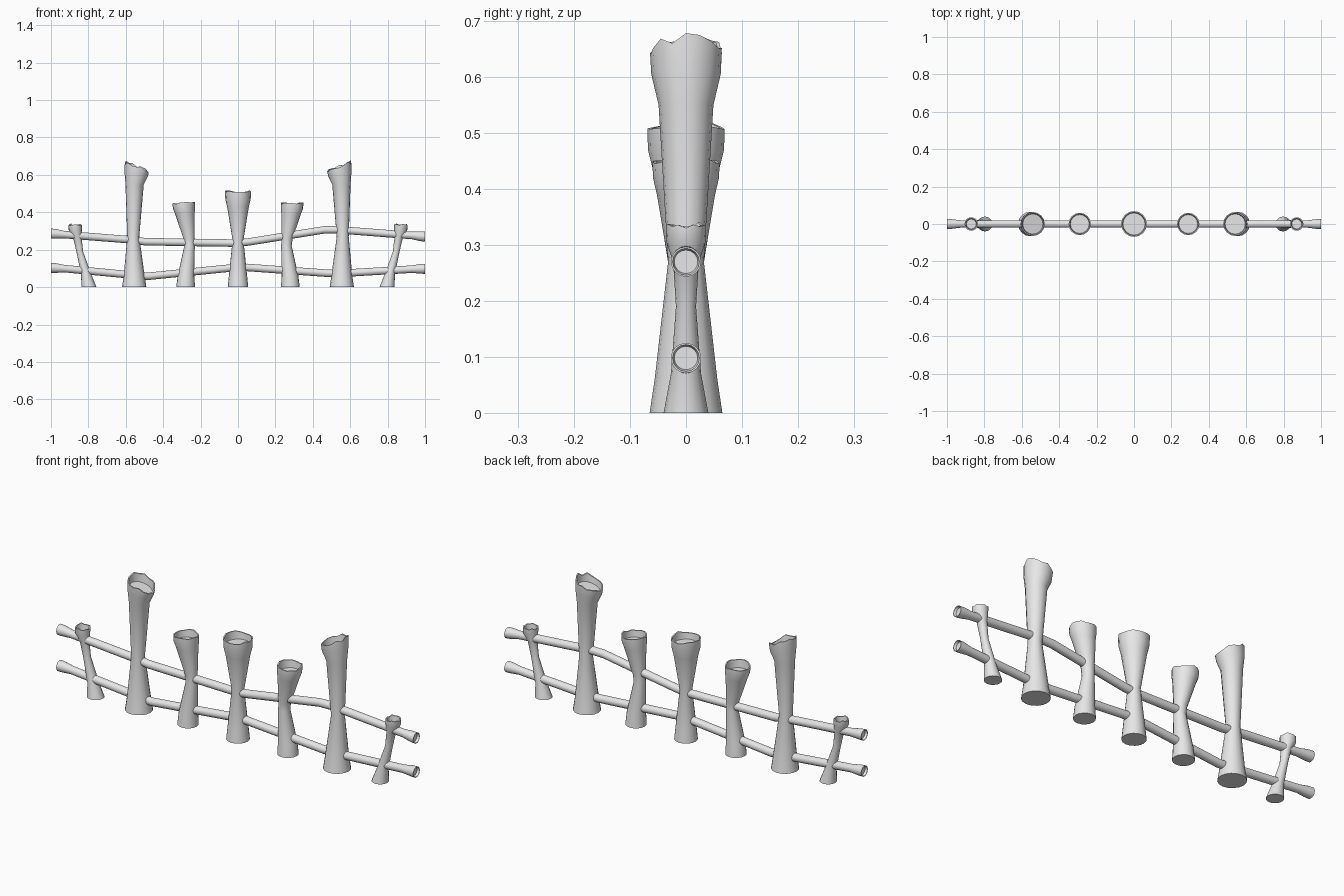
import bpy, bmesh, math, random
from mathutils import Vector

random.seed(4)
SIDES = 16

cube = bpy.data.objects.get("Cube")
if cube:
    bpy.data.objects.remove(cube, do_unlink=True)

grey = bpy.data.materials.new("plain_grey")
grey.use_nodes = True
colour = (0.8, 0.8, 0.8, 1)
grey.diffuse_color = colour
grey.node_tree.nodes["Principled BSDF"].inputs["Base Color"].default_value = colour


def ring(centre, u, v, radius, jag=None):
    """Circle of points in the plane of u and v, optionally with a ragged edge."""
    pts = []
    for i in range(SIDES):
        a = 2 * math.pi * i / SIDES
        p = centre + u * (radius * math.cos(a)) + v * (radius * math.sin(a))
        if jag:
            p.z += jag[i]
        pts.append(p)
    return pts


def skin(name, rings):
    """Join successive rings into a closed tube with flat end caps."""
    bm = bmesh.new()
    loops = [[bm.verts.new(p) for p in r] for r in rings]
    for a, b in zip(loops, loops[1:]):
        for i in range(SIDES):
            j = (i + 1) % SIDES
            bm.faces.new((a[i], a[j], b[j], b[i]))
    bm.faces.new(loops[0])
    bm.faces.new(loops[-1])
    bmesh.ops.recalc_face_normals(bm, faces=bm.faces)
    mesh = bpy.data.meshes.new(name)
    bm.to_mesh(mesh)
    bm.free()
    mesh.materials.append(grey)
    obj = bpy.data.objects.new(name, mesh)
    bpy.context.collection.objects.link(obj)
    bpy.ops.object.select_all(action='DESELECT')
    obj.select_set(True)
    bpy.context.view_layer.objects.active = obj
    bpy.ops.object.shade_smooth_by_angle(angle=math.radians(35))


def post(name, profile, side, rag):
    """Waisted post from (z, x, radius, rim slope), with a broken hollow top."""
    def level(z, x, r, slope, jag=None):
        return ring(Vector((side * x, 0, z)), Vector((1, 0, side * slope)),
                    Vector((0, 1, 0)), r, jag)

    rings = [level(*p) for p in profile[:-1]]
    z, x, r, slope = profile[-1]
    jag = [random.uniform(-rag, rag) for _ in range(SIDES)]
    rings.append(level(z, x, r, slope, jag))
    rings.append(level(z, x, r - 0.006, slope, jag))
    rings.append(level(z - 0.035, x, r - 0.01, slope))
    skin(name, rings)


# Upright posts, listed for the left half and mirrored
centre_post = [(0, 0, .055, 0), (.06, 0, .049, 0), (.25, 0, .029, 0),
               (.43, 0, .058, 0), (.47, 0, .068, 0), (.512, 0, .069, 0)]
short_post = [(0, .28, .05, 0), (.06, .278, .045, 0), (.22, .259, .028, 0),
              (.26, .262, .03, 0), (.39, .284, .052, 0),
              (.42, .289, .059, 0), (.449, .29, .06, 0)]
tall_post = [(0, .555, .065, 0), (.06, .555, .056, 0), (.27, .56, .032, 0),
             (.55, .553, .049, .05), (.605, .545, .062, .25),
             (.645, .541, .064, .4)]
end_post = [(0, .797, .04, 0), (.07, .812, .027, 0), (.19, .846, .018, 0),
            (.27, .86, .023, 0), (.305, .87, .035, 0), (.335, .87, .036, 0)]

post("centre_post", centre_post, 1, .006)
for label, side in (("left", 1), ("right", -1)):
    post(label + "_short_post", short_post, side, .006)
    post(label + "_tall_post", tall_post, side, .009)
    post(label + "_end_post", end_post, side, .005)


def rail(name, path):
    """Crooked rail along x from (x, z), flared and dished at both ends."""
    def level(x, z, r):
        return ring(Vector((x, 0, z)), Vector((0, 1, 0)), Vector((0, 0, 1)), r)

    (x0, z0), (x1, z1) = path[0], path[-1]
    rings = [level(x0 + .012, z0, .021), level(x0, z0, .024), level(x0, z0, .027)]
    rings += [level(x, z, .026 if abs(x) > .96 else .02) for x, z in path[1:-1]]
    rings += [level(x1, z1, .027), level(x1, z1, .024), level(x1 - .012, z1, .021)]
    skin(name, rings)


# Horizontal rails threading the posts
rail("upper_rail", [(-1, .286), (-.975, .285), (-.93, .281), (-.56, .252),
                    (-.5, .243), (0, .235), (.06, .242), (.46, .306),
                    (.53, .307), (.93, .276), (.975, .272), (1, .27)])
rail("lower_rail", [(-1, .103), (-.975, .102), (-.93, .099), (-.56, .064),
                    (-.48, .058), (-.04, .102), (.05, .105), (.48, .074),
                    (.56, .074), (.93, .096), (.975, .098), (1, .098)])
